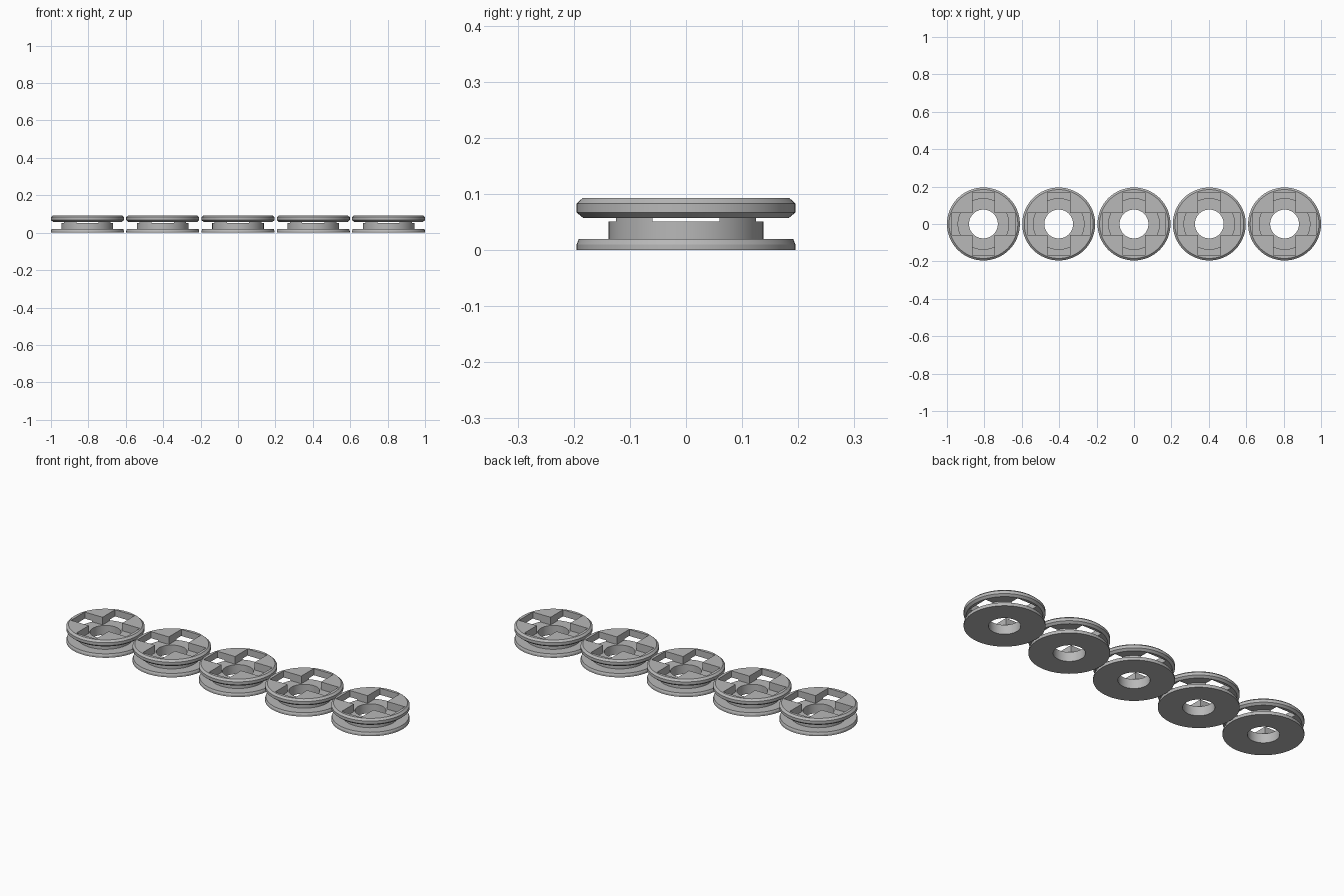
import bpy, bmesh
from math import cos, sin, tau, radians

cube = bpy.data.objects.get("Cube")
if cube:
    bpy.data.objects.remove(cube, do_unlink=True)

SEGMENTS = 64
SPACING = 0.4025
COUNT = 5

grey = bpy.data.materials.new("plain grey")
grey.use_nodes = True
grey.diffuse_color = (0.48, 0.48, 0.48, 1)
grey.node_tree.nodes["Principled BSDF"].inputs["Base Color"].default_value = grey.diffuse_color


def add_object(name, bm):
    bmesh.ops.recalc_face_normals(bm, faces=bm.faces)
    mesh = bpy.data.meshes.new(name)
    bm.to_mesh(mesh)
    bm.free()
    mesh.materials.append(grey)
    obj = bpy.data.objects.new(name, mesh)
    bpy.context.collection.objects.link(obj)
    return obj


def lathe(name, profile):
    """Revolve a closed (radius, height) outline about z."""
    bm = bmesh.new()
    rings = []
    for i in range(SEGMENTS):
        a = tau * i / SEGMENTS
        rings.append([bm.verts.new((r * cos(a), r * sin(a), z)) for r, z in profile])
    n = len(profile)
    for i, ring in enumerate(rings):
        after = rings[(i + 1) % SEGMENTS]
        for j in range(n):
            k = (j + 1) % n
            bm.faces.new((ring[j], after[j], after[k], ring[k]))
    return add_object(name, bm)


def slot_cutter(name, length, width, low, high):
    bm = bmesh.new()
    bmesh.ops.create_cube(bm, size=1)
    for v in bm.verts:
        v.co.x *= length
        v.co.y *= width
        v.co.z = low if v.co.z < 0 else high
    return add_object(name, bm)


# Spool: lower flange, hub, bevelled upper flange and bore in one outline
spool = lathe("spool", [
    (0.077, 0), (0.195, 0), (0.195, 0.01), (0.191, 0.02),
    (0.138, 0.02), (0.138, 0.057),
    (0.183, 0.057), (0.195, 0.067), (0.195, 0.083), (0.184, 0.093),
    (0.077, 0.093),
])

# Cross-shaped recess through the upper flange and into the hub
cutters = [slot_cutter("slot_cutter", 0.335, 0.119, 0.051, 0.2) for _ in range(2)]
cutters[1].rotation_euler.z = radians(90)
bpy.context.view_layer.objects.active = spool
for cutter in cutters:
    cutter.hide_render = True
    mod = spool.modifiers.new("recess", 'BOOLEAN')
    mod.operation = 'DIFFERENCE'
    mod.solver = 'EXACT'
    mod.object = cutter
    bpy.ops.object.modifier_apply(modifier=mod.name)
for cutter in cutters:
    bpy.data.objects.remove(cutter, do_unlink=True)

bpy.ops.object.select_all(action='DESELECT')
spool.select_set(True)
bpy.ops.object.shade_smooth_by_angle(angle=radians(20))

# Row of identical spools
for i in range(COUNT):
    obj = spool if i == 0 else spool.copy()
    if i:
        bpy.context.collection.objects.link(obj)
    obj.name = f"spool_{i + 1}"
    obj.location.x = (i - (COUNT - 1) / 2) * SPACING
